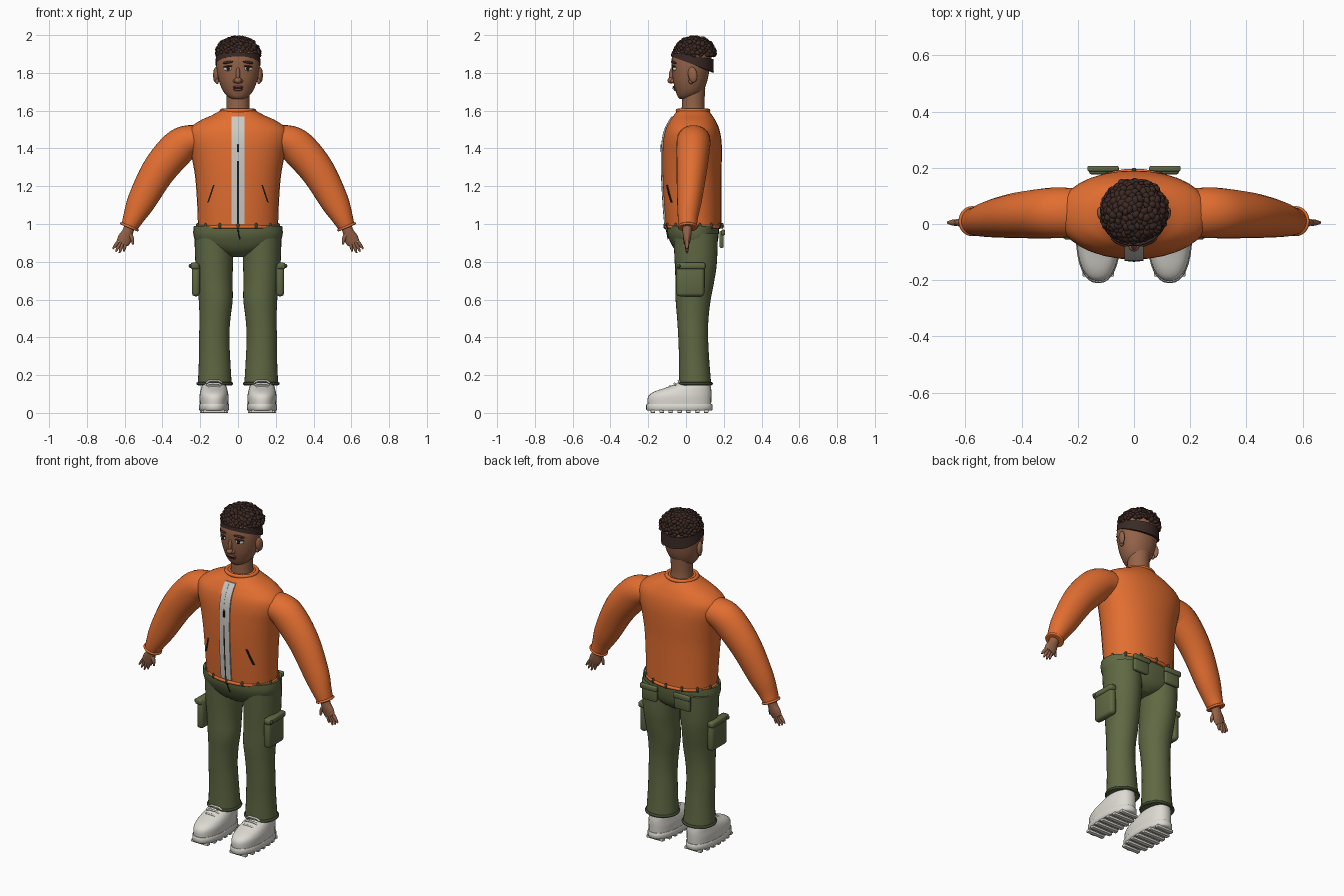
import bpy, bmesh, math, random
from mathutils import Vector, Matrix

if "Cube" in bpy.data.objects:
    bpy.data.objects.remove(bpy.data.objects["Cube"])

random.seed(4)
COLORS = {
    "orange cloth": (0.76, 0.155, 0.03), "green cloth": (0.115, 0.14, 0.056),
    "dark green trim": (0.05, 0.065, 0.028), "skin": (0.30, 0.125, 0.065),
    "curl brown": (0.045, 0.022, 0.017), "shaved hair brown": (0.042, 0.023, 0.019),
    "off white": (0.72, 0.70, 0.64), "near black": (0.012, 0.011, 0.01),
    "strip grey": (0.60, 0.59, 0.55), "lip brown": (0.19, 0.06, 0.04)}
MATS = {}
for key, c in COLORS.items():
    MATS[key] = bpy.data.materials.new(key)
    MATS[key].diffuse_color = (*c, 1)


def finish(name, bm, mat, angle=50):
    bmesh.ops.recalc_face_normals(bm, faces=bm.faces)
    me = bpy.data.meshes.new(name)
    bm.to_mesh(me)
    bm.free()
    me.materials.append(MATS[mat])
    ob = bpy.data.objects.new(name, me)
    bpy.context.collection.objects.link(ob)
    bpy.ops.object.select_all(action='DESELECT')
    ob.select_set(True)
    bpy.context.view_layer.objects.active = ob
    bpy.ops.object.shade_smooth_by_angle(angle=math.radians(angle))
    return ob


def smooth_rows(rows, steps=4):
    """Catmull-Rom interpolation of parameter rows."""
    out = []
    for i in range(len(rows) - 1):
        p = [rows[max(i - 1, 0)], rows[i], rows[i + 1], rows[min(i + 2, len(rows) - 1)]]
        for k in range(steps):
            t = k / steps
            out.append(tuple(0.5 * (2 * b + (c - a) * t + (2 * a - 5 * b + 4 * c - d) * t * t
                       + (3 * b - a - 3 * c + d) * t ** 3) for a, b, c, d in zip(*p)))
    return out + [tuple(rows[-1])]


def loft(name, rings, mat, n=32, p=2.0):
    """Rings are (centre, u axis, v axis); p above 2 squares the section."""
    bm = bmesh.new()
    loops = []
    for c, u, v in rings:
        loop = []
        for i in range(n):
            a = math.tau * i / n
            co, si = math.cos(a), math.sin(a)
            loop.append(bm.verts.new(c + u * math.copysign(abs(co) ** (2 / p), co)
                                     + v * math.copysign(abs(si) ** (2 / p), si)))
        loops.append(loop)
    for a, b in zip(loops, loops[1:]):
        for i in range(n):
            bm.faces.new((a[i], a[(i + 1) % n], b[(i + 1) % n], b[i]))
    bm.faces.new(loops[0])
    bm.faces.new(loops[-1])
    return finish(name, bm, mat)


def stack(name, rows, mat, x=0.0, p=2.0, steps=4):
    """Horizontal sections: z, x offset, y centre, x radius, y radius."""
    loft(name, [(Vector((x + dx, cy, z)), Vector((rx, 0, 0)), Vector((0, ry, 0)))
                for z, dx, cy, rx, ry in smooth_rows(rows, steps)], mat, p=p)


def limb(name, rows, mat, side, steps=4, n=24):
    """Swept sections: x, y, z, in-plane radius, y radius."""
    r = smooth_rows(rows, steps)
    rings = []
    for i, (x, y, z, a, b) in enumerate(r):
        q, w = r[max(i - 1, 0)], r[min(i + 1, len(r) - 1)]
        d = Vector((w[0] - q[0], 0, w[2] - q[2])).normalized()
        rings.append((Vector((x * side, y, z)), Vector((-d.z * a * side, 0, d.x * a)), Vector((0, b, 0))))
    loft(name, rings, mat, n=n)


def ball(name, loc, r, mat, rot=(0, 0, 0)):
    bm = bmesh.new()
    bmesh.ops.create_uvsphere(bm, u_segments=20, v_segments=12, radius=1)
    bm.transform(Matrix.Diagonal((*r, 1)))
    ob = finish(name, bm, mat)
    ob.location, ob.rotation_euler = loc, rot
    return ob


def box(name, loc, size, mat, bevel=0.008, rot=(0, 0, 0)):
    bm = bmesh.new()
    bmesh.ops.create_cube(bm, size=1)
    bm.transform(Matrix.Diagonal((*size, 1)))
    bmesh.ops.bevel(bm, geom=bm.edges[:], offset=min(bevel, min(size) * .45), segments=2, affect='EDGES', profile=.5)
    ob = finish(name, bm, mat)
    ob.location, ob.rotation_euler = loc, rot
    return ob


def tube(name, pts, r, mat, closed=False):
    cu = bpy.data.curves.new(name, 'CURVE')
    cu.dimensions, cu.bevel_depth, cu.bevel_resolution, cu.use_fill_caps = '3D', r, 2, True
    sp = cu.splines.new('POLY')
    sp.points.add(len(pts) - 1)
    for q, v in zip(sp.points, pts):
        q.co = (*v, 1)
    sp.use_cyclic_u = closed
    cu.materials.append(MATS[mat])
    ob = bpy.data.objects.new(name, cu)
    bpy.context.collection.objects.link(ob)
    bpy.ops.object.select_all(action='DESELECT')
    ob.select_set(True)
    bpy.context.view_layer.objects.active = ob
    bpy.ops.object.convert(target='MESH')


def oval(c, u, v, n=40):
    c, u, v = Vector(c), Vector(u), Vector(v)
    return [c + u * math.cos(math.tau * i / n) + v * math.sin(math.tau * i / n) for i in range(n)]


# Jacket body, collar and hem
TORSO = [(.98, 0, .04, .212, .147), (1.1, 0, .035, .216, .152), (1.25, 0, .031, .227, .156),
         (1.36, 0, .032, .247, .158), (1.44, 0, .033, .268, .155), (1.50, 0, .034, .262, .143),
         (1.545, 0, .036, .205, .122), (1.575, 0, .037, .14, .102), (1.605, 0, .037, .085, .08)]
stack("jacket_body", TORSO, "orange cloth", p=2.15)
tube("jacket_collar", oval((0, .037, 1.6), (.086, 0, 0), (0, .081, 0)), .011, "orange cloth", True)
tube("jacket_hem", oval((0, .04, .985), (.213, 0, 0), (0, .147, 0)), .01, "orange cloth", True)


def chest_y(x, z):
    rows = smooth_rows(TORSO)
    for a, b in zip(rows, rows[1:]):
        if a[0] <= z <= b[0]:
            t = (z - a[0]) / (b[0] - a[0])
            cy, rx, ry = (a[k] + (b[k] - a[k]) * t for k in (2, 3, 4))
            return cy - ry * (1 - abs(x / rx) ** 2.15) ** (1 / 2.15)
    return 0


def ribbon(name, edges, mat, thick):
    """Thin plate laid on the chest; edges are (left x, right x, z)."""
    bm = bmesh.new()
    vs = [[bm.verts.new((x, chest_y(x, z) + d, z)) for x, d in
           ((l, -thick), (r, -thick), (r, .002), (l, .002))] for l, r, z in edges]
    for a, b in zip(vs, vs[1:]):
        for i in range(4):
            bm.faces.new((a[i], a[(i + 1) % 4], b[(i + 1) % 4], b[i]))
    bm.faces.new(vs[0])
    bm.faces.new(vs[-1])
    finish(name, bm, mat, 30)


# Zip strips and slanted pocket slits
heights = [1.0 + .57 * i / 24 for i in range(25)]
for s in (-1, 1):
    ribbon("zip_strip", [(s * .004, s * .034, z) for z in heights], "strip grey", .007)
    ribbon("pocket_slit", [(s * (x - .004), s * (x + .004), z) for x, z in
                           ((.159, 1.115), (.143, 1.16), (.128, 1.207))], "near black", .005)
ribbon("zip_teeth", [(-.004, .004, z) for z in heights if z < 1.36], "near black", .005)
ribbon("zip_upper", [(-.004, .004, z) for z in heights if z > 1.33], "strip grey", .006)
box("zip_pull", (0, chest_y(0, 1.4) - .006, 1.4), (.01, .008, .04), "near black", .002)

# Sleeves, cuffs and hands
for s in (-1, 1):
    limb("sleeve", [(.17, .04, 1.455, .065, .085), (.27, .04, 1.435, .088, .09), (.335, .037, 1.385, .096, .088),
                    (.425, .03, 1.275, .09, .08), (.512, .018, 1.118, .075, .065),
                    (.555, .01, 1.03, .055, .053), (.577, .01, .98, .043, .047)], "orange cloth", s)
    tube("sleeve_cuff", oval((.575 * s, .01, .985), (.043 * s, 0, .018), (0, .047, 0), 28), .007, "orange cloth", True)
    limb("palm", [(.57, .008, 1.0, .03, .026), (.583, .006, .96, .029, .024), (.598, .006, .925, .037, .02),
                  (.612, .005, .898, .033, .014)], "skin", s)
    fingers = [(.633, .907, .663, .868), (.622, .902, .647, .854), (.61, .898, .628, .846), (.596, .9, .604, .855)]
    for x0, z0, x1, z1 in fingers:
        limb("finger", [(x0, .005, z0, .010, .012), ((x0 + x1) / 2, .005, (z0 + z1) / 2, .009, .010),
                        (x1, .005, z1, .004, .005)], "skin", s, 3, 12)
    limb("thumb", [(.58, .002, .955, .012, .013), (.562, -.004, .925, .011, .011), (.556, -.006, .892, .005, .005)],
         "skin", s, 3, 12)

# Trousers
stack("trouser_hips", [(.825, 0, .055, .03, .06), (.85, 0, .05, .13, .095), (.885, 0, .045, .21, .118),
                       (.94, 0, .038, .236, .135), (.99, 0, .036, .234, .138)], "green cloth", p=2.2)
for s in (-1, 1):
    stack("trouser_leg", [(.95, 0, .05, .105, .118), (.8, 0, .052, .1, .112), (.7, s * -.003, .047, .094, .103),
                          (.6, s * -.008, .038, .09, .093), (.5, s * -.004, .036, .082, .083),
                          (.4, 0, .038, .08, .079), (.28, s * -.002, .043, .083, .08),
                          (.145, s * -.003, .048, .09, .086)], "green cloth", x=.126 * s)
    tube("trouser_cuff", oval((.123 * s, .048, .155), (.09, 0, 0), (0, .087, 0)), .008, "dark green trim", True)
    # Cargo pockets
    box("cargo_pocket", (.223 * s, .023, .705), (.042, .148, .175), "green cloth", .016)
    box("cargo_flap", (.229 * s, .023, .778), (.044, .158, .034), "green cloth", .01)
    ball("cargo_button", (.25 * s, -.04, .778), (.011, .011, .011), "dark green trim")
    # Back pockets with flaps
    box("back_pocket", (.11 * s, .188, .918), (.1, .022, .09), "green cloth", .008)
    box("back_flap", (.11 * s, .197, .955), (.112, .02, .03), "green cloth", .006)
# Belt loops and fly seam
for i in range(14):
    a = math.tau * (i + .5) / 14
    ball("belt_loop", (.22 * math.cos(a), .04 + .152 * math.sin(a), .99), (.008, .008, .016), "dark green trim")
tube("fly_seam", [(0, -.108, .985), (.002, -.1, .95), (.012, -.095, .92)], .003, "near black")

# Shoes
for s in (-1, 1):
    X = .127 * s
    stack("shoe_upper", [(.04, 0, -.035, .075, .168), (.085, 0, -.033, .077, .168), (.112, 0, -.017, .073, .152),
                         (.135, 0, .014, .067, .118), (.16, 0, .042, .058, .085), (.19, 0, .05, .05, .07)],
          "off white", x=X, p=2.3)
    stack("shoe_sole", [(.012, 0, -.035, .075, .17), (.018, 0, -.035, .08, .176), (.042, 0, -.035, .08, .176),
                        (.048, 0, -.035, .077, .172)], "off white", x=X, p=2.3, steps=1)
    for i in range(7):
        y = -.175 + i * .047
        w = .15 * (1 - abs((y + .035) / .19) ** 2.3) ** (1 / 2.3)
        box("sole_tread", (X, y, .008), (w, .024, .016), "off white", .003)
    for y, z in ((-.085, .14), (-.06, .155), (-.038, .17)):
        tube("shoe_lace", [(X - .04, y + .005, z - .012), (X - .025, y, z), (X + .025, y, z),
                           (X + .04, y + .005, z - .012)], .006, "strip grey")

# Neck and head
stack("neck", [(1.57, 0, .04, .066, .066), (1.63, 0, .038, .061, .06), (1.72, 0, .04, .063, .062)], "skin")
stack("head", [(1.662, 0, .0, .03, .033), (1.675, 0, .008, .055, .052), (1.705, 0, .018, .08, .073),
               (1.755, 0, .022, .1, .09), (1.82, 0, .025, .113, .1), (1.88, 0, .03, .113, .105),
               (1.93, 0, .034, .094, .09), (1.96, 0, .036, .055, .054), (1.972, 0, .036, .008, .008)], "skin", p=2.1)
# Facial features
ball("nose_tip", (0, -.08, 1.76), (.019, .018, .017), "skin")
ball("nose_bridge", (0, -.073, 1.793), (.011, .017, .04), "skin", (-.15, 0, 0))
ball("upper_lip", (0, -.06, 1.725), (.027, .011, .007), "lip brown")
ball("lower_lip", (0, -.054, 1.712), (.024, .012, .008), "lip brown")
ball("mouth_line", (0, -.068, 1.719), (.024, .005, .0025), "near black")
for s in (-1, 1):
    ball("nostril_wing", (.016 * s, -.07, 1.757), (.011, .013, .011), "skin")
    ball("eye_white", (.054 * s, -.06, 1.823), (.023, .010, .013), "off white", (0, 0, .4 * s))
    ball("iris", (.052 * s, -.068, 1.823), (.010, .005, .011), "near black", (0, 0, .4 * s))
    ball("eyelid", (.054 * s, -.063, 1.834), (.026, .010, .005), "curl brown", (0, .12 * s, .4 * s))
    ball("eyebrow", (.054 * s, -.066, 1.856), (.031, .007, .007), "curl brown", (0, .15 * s, .45 * s))
    ball("ear", (.117 * s, .035, 1.79), (.014, .025, .042), "skin", (.15, 0, -.25 * s))
    ball("ear_lobe", (.111 * s, .028, 1.757), (.010, .014, .016), "skin")

# Shaved hair band, low at the back and narrow at the front
bm = bmesh.new()
band = []
for i in range(48):
    a = math.tau * i / 48
    t = (1 + math.sin(a)) / 2
    low, tall = 1.888 - .085 * t, .02 + .05 * t
    band.append([bm.verts.new((.119 * k * math.cos(a), .034 + .113 * k * math.sin(a), low + h))
                 for k, h in ((1, 0), (.985, tall), (.9, tall), (.9, 0))])
for a, b in zip(band, band[1:] + band[:1]):
    for i in range(4):
        bm.faces.new((a[i], b[i], b[(i + 1) % 4], a[(i + 1) % 4]))
finish("shaved_hair_band", bm, "shaved hair brown")

# Curls spread over the crown
bm = bmesh.new()
COUNT = 190
for i in range(COUNT):
    h = (i + .5) / COUNT
    a, w = i * 2.39996, math.sqrt(1 - h * h)
    loc = Vector((.111 * w * math.cos(a), .045 + .104 * w * math.sin(a), 1.893 + .092 * h))
    loc += Vector([random.uniform(-.004, .004) for _ in range(3)])
    r = random.uniform(.0125, .017)
    rot = Matrix.Rotation(random.uniform(0, 3), 4, Vector((random.random(), random.random(), 1)).normalized())
    bmesh.ops.create_icosphere(bm, subdivisions=2, radius=r,
                               matrix=Matrix.Translation(loc) @ rot @ Matrix.Diagonal((1.2, 1, .8, 1)))
finish("hair_curls", bm, "curl brown", 60)

for m in bpy.data.materials:
    if m.users and not m.is_grease_pencil:
        m.use_nodes = True
        m.node_tree.nodes["Principled BSDF"].inputs["Base Color"].default_value = m.diffuse_color
